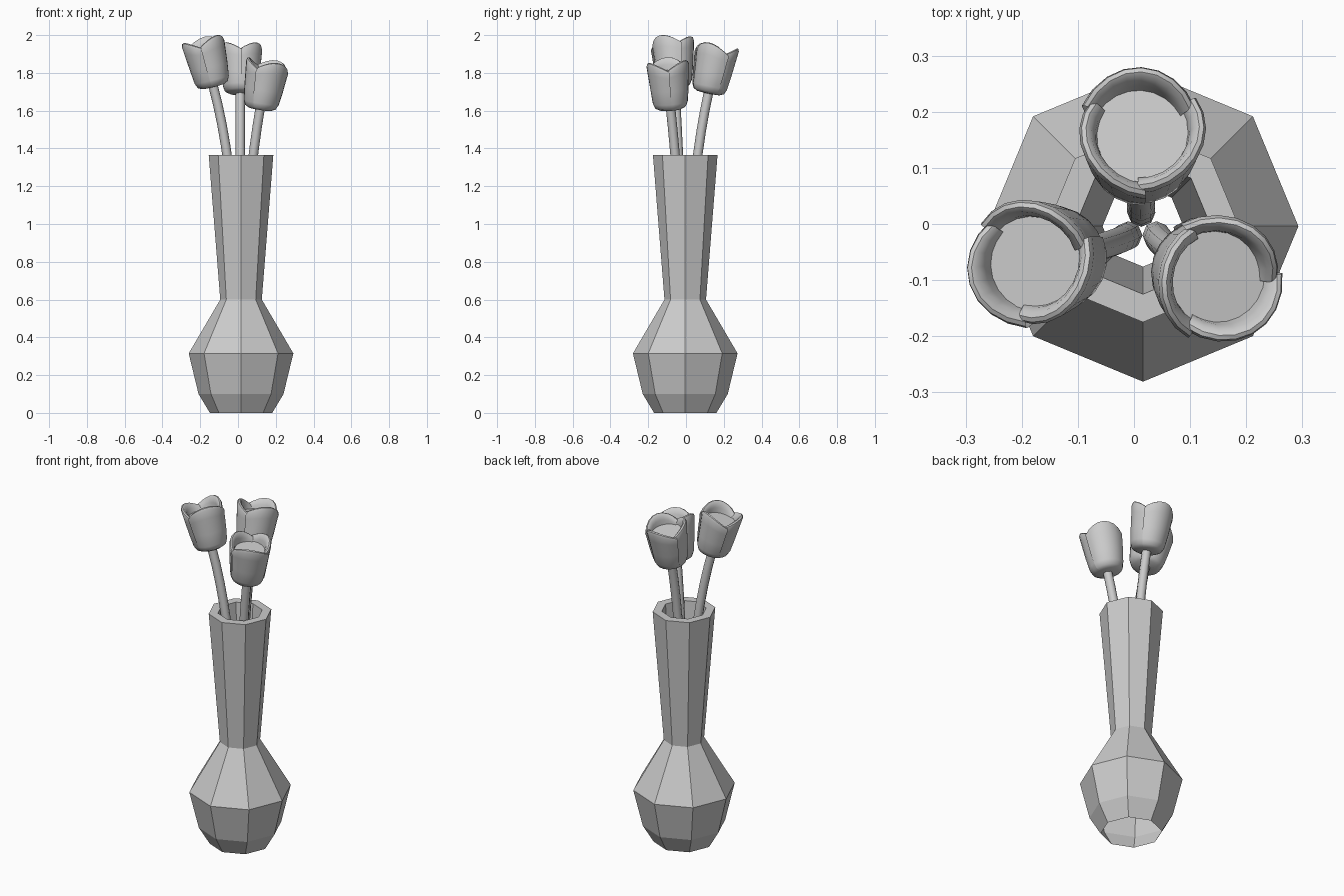
import bpy, bmesh, math
from mathutils import Vector

if "Cube" in bpy.data.objects:
    bpy.data.objects.remove(bpy.data.objects["Cube"])

grey = bpy.data.materials.new("plain grey")
grey.diffuse_color = (0.6, 0.6, 0.6, 1)
grey.use_nodes = True
grey.node_tree.nodes["Principled BSDF"].inputs["Base Color"].default_value = grey.diffuse_color


def finish(name, bm, smooth=None):
    bmesh.ops.recalc_face_normals(bm, faces=bm.faces)
    me = bpy.data.meshes.new(name)
    bm.to_mesh(me)
    bm.free()
    ob = bpy.data.objects.new(name, me)
    bpy.context.collection.objects.link(ob)
    me.materials.append(grey)
    if smooth:
        bpy.ops.object.select_all(action='DESELECT')
        ob.select_set(True)
        bpy.context.view_layer.objects.active = ob
        bpy.ops.object.shade_smooth_by_angle(angle=math.radians(smooth))
    return ob


def bridge(bm, rings, closed):
    for a, b in zip(rings, rings[1:]):
        for i in range(len(a) if closed else len(a) - 1):
            j = (i + 1) % len(a)
            bm.faces.new((a[i], a[j], b[j], b[i]))


# Vase: eight-sided, open at the bottom, with an inner neck wall
bm = bmesh.new()
profile = [(.165, 0), (.225, .1), (.277, .315), (.11, .6), (.171, 1.365),
           (.121, 1.365), (.072, .61)]
rings = [[bm.verts.new((.016 + r * math.cos(i * math.pi / 4),
                        -.004 + r * math.sin(i * math.pi / 4), z))
          for i in range(8)] for r, z in profile]
bridge(bm, rings, True)
finish("vase", bm)

# Petal section: radius, height, share of the scalloped edge
SECTION = [(.02, 0, 0), (.06, .003, 0), (.082, .014, 0), (.093, .04, 0),
           (.101, .11, 0), (.109, .19, .5), (.113, .225, 1), (.109, .238, 1),
           (.101, .241, 1), (.092, .234, 1), (.084, .215, .6), (.08, .19, 0)]


def flower(name, base, top, seam, foot):
    base, top = Vector(base), Vector(top)
    turn = Vector((0, 0, 1)).rotation_difference(top - base)

    def place(r, a, z):
        return base + turn @ Vector((r * math.cos(a), r * math.sin(a), z))

    # Three overlapping petals
    bm = bmesh.new()
    for p in range(3):
        rings = []
        for r, z, wave in SECTION:
            ring = []
            for i in range(9):
                u = i / 8
                a = math.radians(seam + p * 120 - 4 + 128 * u)
                lift = wave * (.045 * math.sin(math.pi * u) - .02)
                out = (u - .5) * .010 * min(1, z / .1)
                ring.append(bm.verts.new(place(r + out, a, z + lift)))
            rings.append(ring)
        bridge(bm, rings, False)
    finish(name + "_petals", bm, 50)

    # Flat heart inside the cup
    bm = bmesh.new()
    bm.faces.new([bm.verts.new(place(.088, i * math.pi / 8, .2)) for i in range(16)])
    heart = finish(name + "_heart", bm)

    # Curved stem
    bm = bmesh.new()
    p0, p2 = Vector(foot), base + (top - base) * .06
    p1 = p2 - (top - base).normalized() * .42
    p1 = Vector((p0.x * .4 + p1.x * .6, p0.y * .4 + p1.y * .6, p1.z))
    rings = []
    for k in range(9):
        t = k / 8
        c = p0 * (1 - t) ** 2 + p1 * 2 * t * (1 - t) + p2 * t * t
        d = (p1 - p0) * (1 - t) + (p2 - p1) * t
        q = Vector((0, 0, 1)).rotation_difference(d)
        rings.append([bm.verts.new(c + q @ Vector((.025 * math.cos(i * math.pi / 4),
                      .025 * math.sin(i * math.pi / 4), 0))) for i in range(8)])
    bridge(bm, rings, True)
    bm.faces.new(rings[0])
    finish(name + "_stem", bm, 50)


flower("left_flower", (-.13, -.06, 1.725), (-.187, -.07, 1.955), 20, (-.01, -.02, .75))
flower("back_flower", (.012, .118, 1.69), (.013, .168, 1.93), 30, (.013, .02, .75))
flower("right_flower", (.116, -.081, 1.605), (.155, -.1, 1.85), 0, (.04, -.02, .75))
